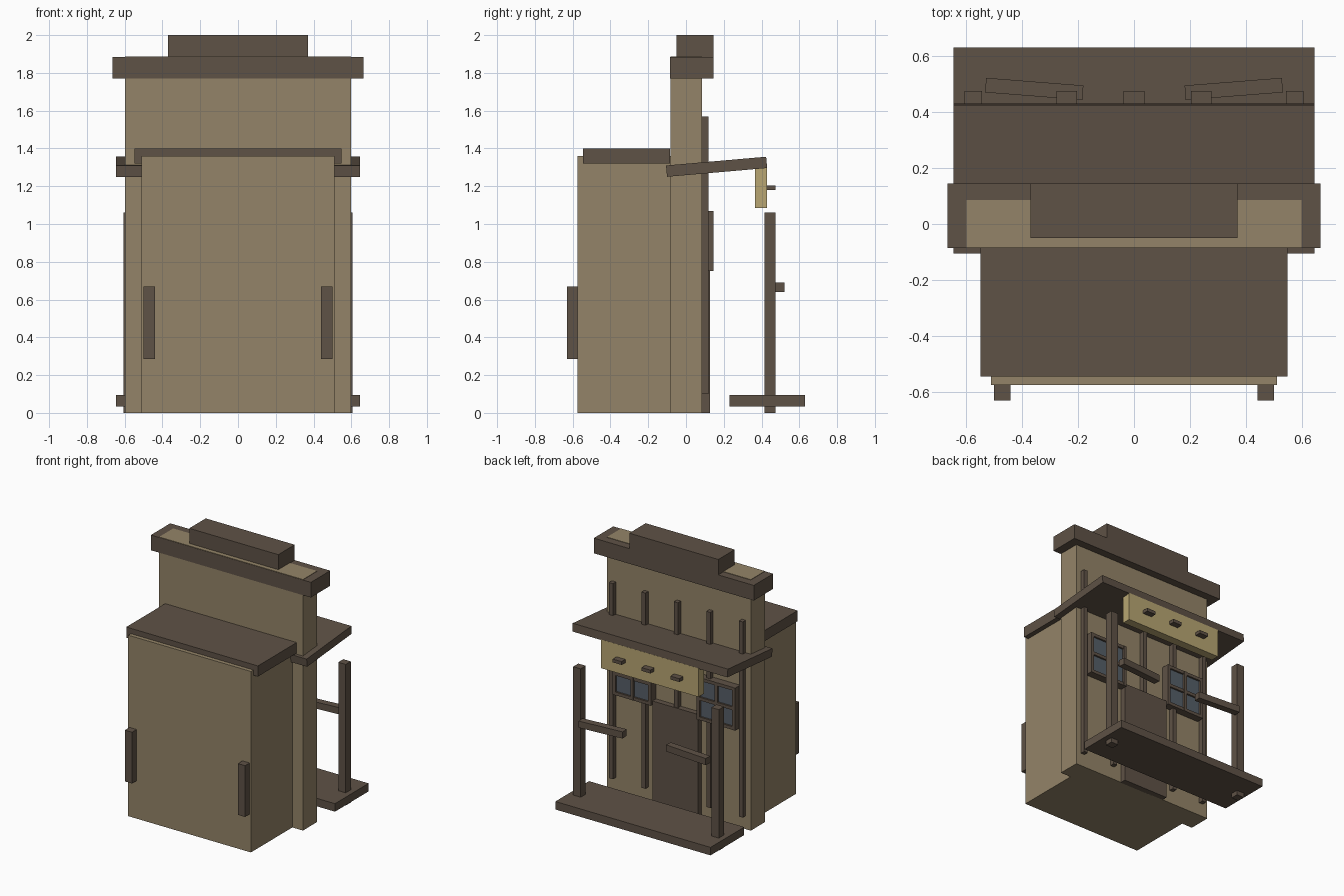
import bpy
from math import radians

cube = bpy.data.objects.get("Cube")
if cube:
    bpy.data.objects.remove(cube, do_unlink=True)


def material(name, r, g, b):
    m = bpy.data.materials.new(name)
    m.use_nodes = True
    m.diffuse_color = (r, g, b, 1)
    bsdf = next(n for n in m.node_tree.nodes if n.type == 'BSDF_PRINCIPLED')
    bsdf.inputs["Base Color"].default_value = (r, g, b, 1)
    return m


TAN = material("tan boards", 0.296, 0.231, 0.138)
BROWN = material("dark timber", 0.114, 0.084, 0.061)
CREAM = material("sign cream", 0.479, 0.381, 0.17)
GLASS = material("blue grey glass", 0.093, 0.114, 0.138)


def box(name, mat, x, y, z, rot=(0, 0, 0)):
    """Box spanning the (low, high) ranges, turned about its own centre."""
    spans = (x, y, z)
    bpy.ops.mesh.primitive_cube_add(size=1, location=[(a + b) / 2 for a, b in spans])
    ob = bpy.context.object
    ob.name = name
    ob.scale = [b - a for a, b in spans]
    bpy.ops.object.transform_apply(location=False, rotation=False, scale=True)
    ob.rotation_euler = [radians(r) for r in rot]
    ob.data.materials.append(mat)
    return ob


def wide(name, mat, half, y, z, rot=(0, 0, 0)):
    return box(name, mat, (-half, half), y, z, rot)


def pair(name, mat, x, y, z, turn=0):
    box("left_" + name, mat, x, y, z, (0, 0, turn))
    box("right_" + name, mat, (-x[1], -x[0]), y, z, (0, 0, -turn))


# Building body, tall facade wall and roofs
wide("body", TAN, 0.51, (-0.575, -0.08), (0, 1.36))
wide("facade_wall", TAN, 0.598, (-0.083, 0.085), (0, 1.887))
wide("body_roof", BROWN, 0.547, (-0.545, -0.084), (1.32, 1.4))
wide("cornice", BROWN, 0.665, (-0.085, 0.145), (1.77, 1.884))
wide("cornice_cap", BROWN, 0.37, (-0.05, 0.145), (1.88, 2.0))
wide("awning", BROWN, 0.645, (-0.104, 0.428), (1.273, 1.333), (5, 0, 0))

# Handles on the plain side
pair("handle", BROWN, (0.44, 0.5), (-0.63, -0.57), (0.285, 0.67))

# Battens and door on the facade
for i in range(-2, 3):
    x = i * 0.27
    box("batten", BROWN, (x - 0.016, x + 0.016), (0.08, 0.12), (0.1, 1.57))
wide("door", BROWN, 0.19, (0.08, 0.127), (0, 0.78))

# Windows: backing, four panes and raised bars
pair("window_backing", BROWN, (0.19, 0.51), (0.08, 0.124), (0.75, 1.07))
pair("window_glass", GLASS, (0.2, 0.5), (0.12, 0.13), (0.76, 1.06))
for low in (0.19, 0.338, 0.486):
    pair("window_stile", BROWN, (low, low + 0.024), (0.12, 0.145), (0.75, 1.07))
for low in (0.75, 0.898, 1.046):
    pair("window_rail", BROWN, (0.19, 0.51), (0.12, 0.143), (low, low + 0.024))

# Hanging sign with pegs
wide("sign", CREAM, 0.405, (0.365, 0.43), (1.085, 1.3))
for x in (-0.24, 0, 0.24):
    box("sign_peg", BROWN, (x - 0.037, x + 0.037), (0.42, 0.475), (1.18, 1.205))

# Porch floor, posts and slightly crooked rails
wide("porch_floor", BROWN, 0.645, (0.23, 0.63), (0.035, 0.095))
pair("porch_post", BROWN, (0.543, 0.605), (0.415, 0.475), (0, 1.06))
pair("porch_rail", BROWN, (0.182, 0.53), (0.456, 0.508), (0.64, 0.69), 4.5)
